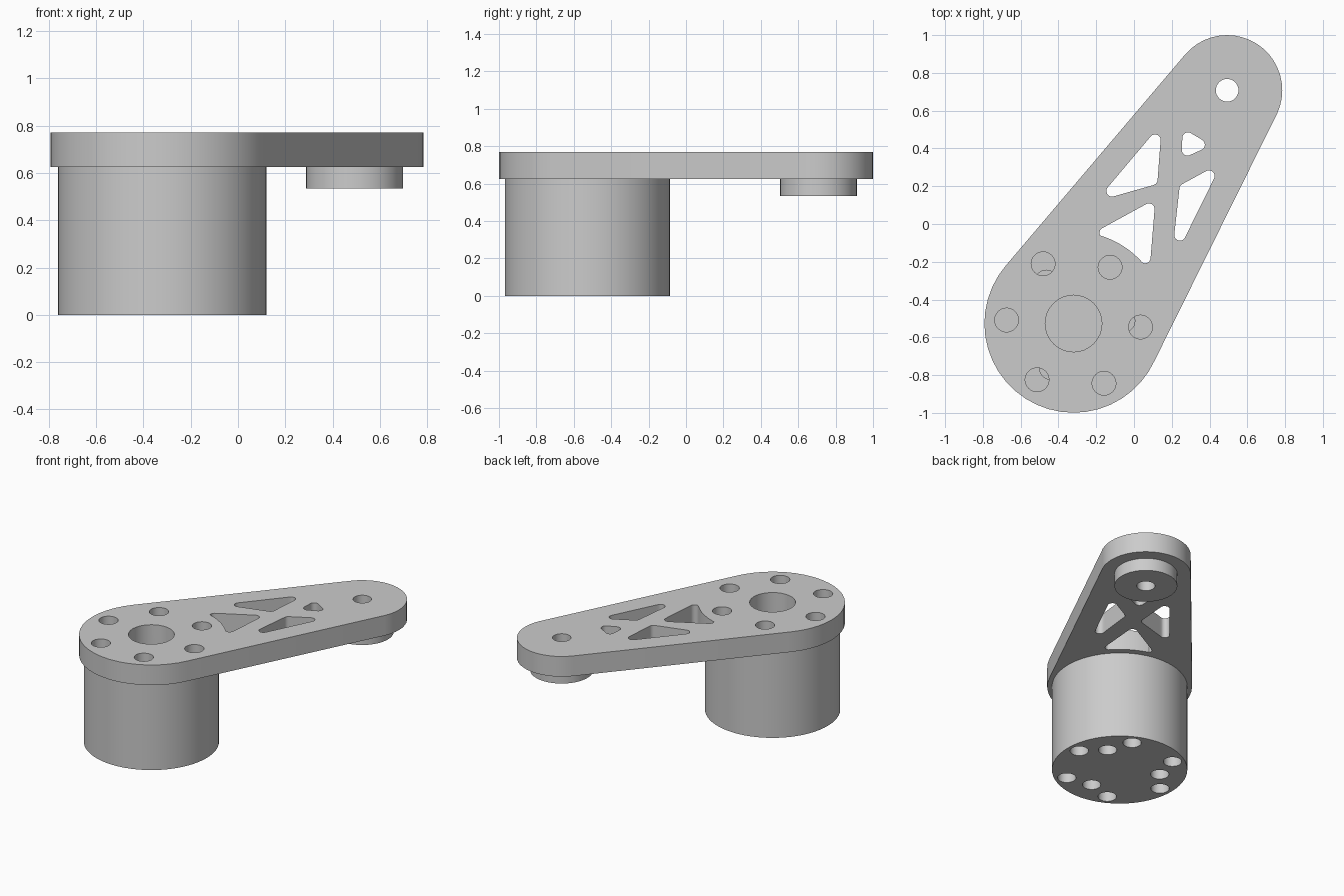
import bpy, bmesh, math
from mathutils import Vector
from mathutils.geometry import convex_hull_2d

if "Cube" in bpy.data.objects:
    bpy.data.objects.remove(bpy.data.objects["Cube"], do_unlink=True)

grey = bpy.data.materials.new("plain grey")
grey.use_nodes = True
grey.diffuse_color = (0.6, 0.6, 0.6, 1)
grey.node_tree.nodes["Principled BSDF"].inputs["Base Color"].default_value = (0.6, 0.6, 0.6, 1)

HUB = Vector((-0.32, -0.527))      # motor axis
TIP = Vector((0.493, 0.708))       # output boss axis
PLATE_BOTTOM, PLATE_TOP = 0.625, 0.77


def circle(c, r, n=32):
    return [Vector((c[0] + r * math.cos(math.tau * i / n),
                    c[1] + r * math.sin(math.tau * i / n))) for i in range(n)]


def hull(discs, n=32):
    """Outline wrapped around a set of (centre, radius) discs."""
    pts = [p for c, r in discs for p in circle(c, r, n)]
    return [pts[i] for i in convex_hull_2d(pts)]


def keep_clear(outline, centre, radius):
    """Bow the outline outwards so it stays clear of a disc."""
    result = []
    for i, a in enumerate(outline):
        b = outline[(i + 1) % len(outline)]
        steps = max(1, int((b - a).length / 0.02))
        for k in range(steps):
            p = a.lerp(b, k / steps)
            d = p - centre
            result.append(centre + d.normalized() * radius if d.length < radius else p)
    return result


def ring(radius, count, start):
    return [HUB + radius * Vector((math.cos(a), math.sin(a)))
            for a in (math.radians(start) + math.tau * i / count for i in range(count))]


def solid(name, prisms):
    """One object made of upright prisms: (outline, low z, high z)."""
    bm = bmesh.new()
    for outline, low, high in prisms:
        face = bm.faces.new([bm.verts.new((p.x, p.y, low)) for p in outline])
        out = bmesh.ops.extrude_face_region(bm, geom=[face])
        top = [v for v in out["geom"] if isinstance(v, bmesh.types.BMVert)]
        bmesh.ops.translate(bm, verts=top, vec=(0, 0, high - low))
    bmesh.ops.recalc_face_normals(bm, faces=bm.faces)
    mesh = bpy.data.meshes.new(name)
    bm.to_mesh(mesh)
    bm.free()
    mesh.materials.append(grey)
    obj = bpy.data.objects.new(name, mesh)
    bpy.context.collection.objects.link(obj)
    return obj


def part(name, prism, holes):
    """A prism with holes cut out of it, shaded smooth round its curves."""
    obj, cutter = solid(name, [prism]), solid("cutter", holes)
    cutter.hide_render = True
    bpy.ops.object.select_all(action='DESELECT')
    bpy.context.view_layer.objects.active = obj
    obj.select_set(True)
    mod = obj.modifiers.new("holes", 'BOOLEAN')
    mod.operation, mod.solver, mod.object = 'DIFFERENCE', 'EXACT', cutter
    bpy.ops.object.modifier_apply(modifier=mod.name)
    bpy.data.objects.remove(cutter, do_unlink=True)
    bpy.ops.object.shade_smooth_by_angle(angle=math.radians(30))
    return obj


# Rounded triangular lightening windows, by corner centres
windows = [
    [(0.111, 0.444), (0.095, 0.235), (-0.116, 0.175)],
    [(0.286, 0.455), (0.345, 0.42), (0.283, 0.392)],
    [(0.397, 0.254), (0.27, 0.185), (0.243, -0.058)],
    [(0.079, 0.079), (-0.153, -0.048), (0.058, -0.178)],
]
through = (PLATE_BOTTOM - 0.2, PLATE_TOP + 0.1)
cuts = [(keep_clear(hull([(c, 0.03) for c in w], 24), HUB, 0.487), *through) for w in windows]
cuts += [(circle(c, 0.063), *through) for c in ring(0.355, 6, -3)]
cuts.append((circle(HUB, 0.15), *through))
cuts.append((circle(TIP, 0.06), *through))

# Tapered arm plate
part("arm_plate", (hull([(HUB, 0.472), (TIP, 0.292)], 44), PLATE_BOTTOM, PLATE_TOP), cuts)

# Motor housing with blind screw holes at both ends
blind = [(circle(c, 0.06), -0.1, 0.09) for c in ring(0.36, 6, 3) + ring(0.268, 3, 33)]
blind += [(circle(c, 0.06), PLATE_BOTTOM - 0.09, PLATE_BOTTOM + 0.1) for c in ring(0.265, 3, 3)]
part("motor_housing", (circle(HUB, 0.441, 64), 0, PLATE_BOTTOM), blind)

# Output boss under the narrow end
part("output_boss", (circle(TIP, 0.205, 48), 0.535, PLATE_BOTTOM), [(circle(TIP, 0.06), *through)])
